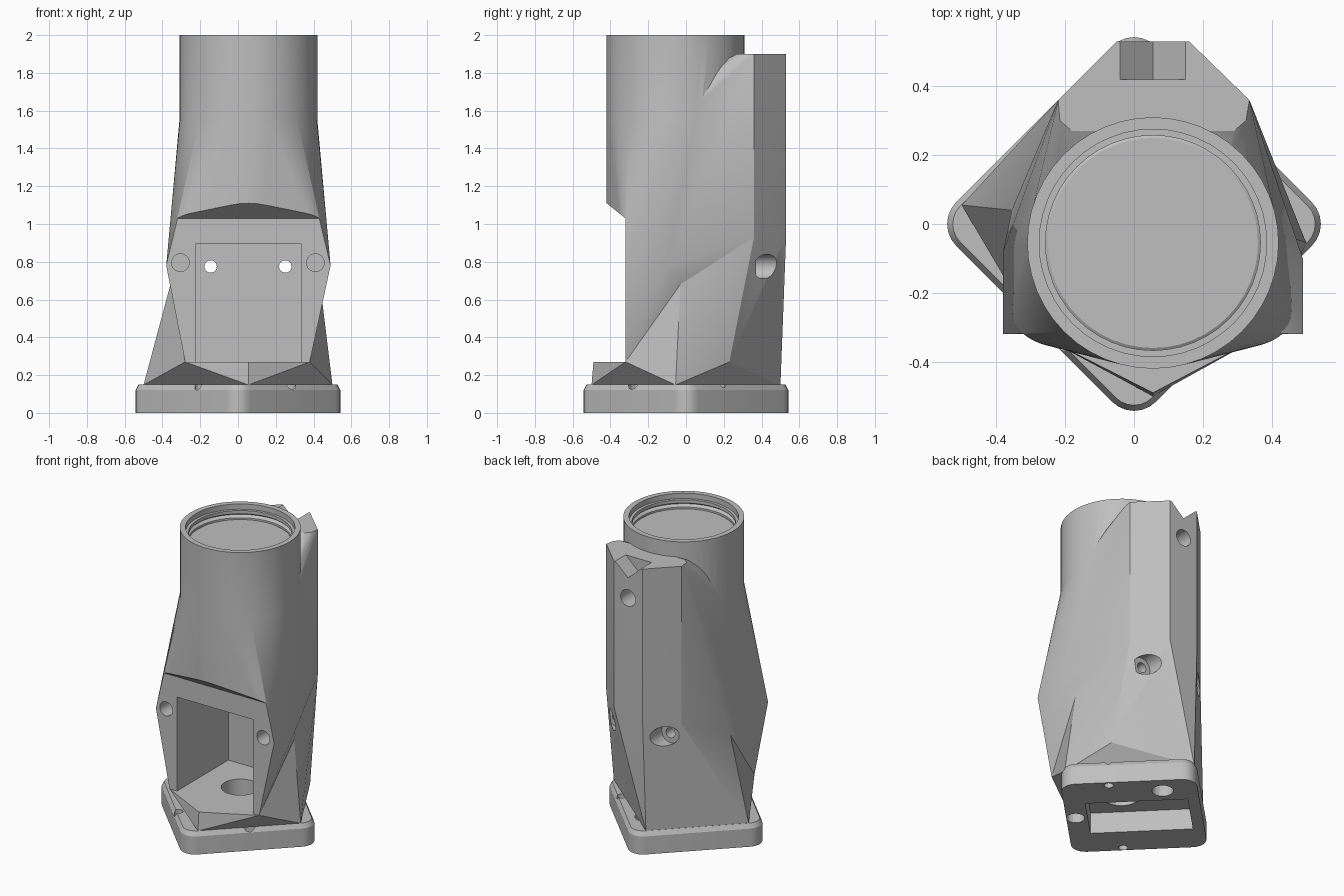
import bpy, bmesh, math

if "Cube" in bpy.data.objects:
    bpy.data.objects.remove(bpy.data.objects["Cube"], do_unlink=True)

grey = bpy.data.materials.new("plain_grey")
grey.use_nodes = True
grey.diffuse_color = (0.52, 0.52, 0.52, 1)
grey.node_tree.nodes["Principled BSDF"].inputs["Base Color"].default_value = (0.52, 0.52, 0.52, 1)

CX, CY = 0.055, -0.055          # bore axis


def hull(name, points):
    """Convex solid around the given points."""
    bm = bmesh.new()
    verts = [bm.verts.new(p) for p in points]
    res = bmesh.ops.convex_hull(bm, input=verts)
    junk = {g for g in res["geom_interior"] + res["geom_unused"] if isinstance(g, bmesh.types.BMVert)}
    bmesh.ops.delete(bm, geom=list(junk), context="VERTS")
    bmesh.ops.dissolve_limit(bm, angle_limit=0.01, verts=bm.verts[:], edges=bm.edges[:])
    bmesh.ops.recalc_face_normals(bm, faces=bm.faces[:])
    mesh = bpy.data.meshes.new(name)
    bm.to_mesh(mesh)
    bm.free()
    mesh.materials.append(grey)
    obj = bpy.data.objects.new(name, mesh)
    bpy.context.collection.objects.link(obj)
    return obj


def ring(r, z, n=48, x=CX, y=CY):
    return [(x + r * math.cos(math.tau * i / n), y + r * math.sin(math.tau * i / n), z) for i in range(n)]


def bore(r, z0, z1, x=CX, y=CY, n=48):
    return hull("bore_cutter", ring(r, z0, n, x, y) + ring(r, z1, n, x, y))


def cross_hole(r, x, z, y0, y1):
    return hull("hole_cutter", [(px, y, pz) for y in (y0, y1) for px, pz, _ in ring(r, 0, 24, x, z)])


def box(x0, x1, y0, y1, z0, z1):
    return hull("box_cutter", [(x, y, z) for x in (x0, x1) for y in (y0, y1) for z in (z0, z1)])


def combine(target, tool, operation):
    mod = target.modifiers.new("cut", "BOOLEAN")
    mod.operation, mod.solver, mod.object = operation, "EXACT", tool
    bpy.context.view_layer.objects.active = target
    bpy.ops.object.modifier_apply(modifier=mod.name)
    bpy.data.objects.remove(tool, do_unlink=True)


def turn(u, v, z):
    """Plate coordinates, turned an eighth of a circle."""
    s = math.sqrt(0.5)
    return (s * (u - v), s * (u + v), z)


def plate_outline(half, r, z):
    pts = []
    for k, (sx, sy) in enumerate(((1, 1), (-1, 1), (-1, -1), (1, -1))):
        for i in range(7):
            a = math.pi / 2 * (k + i / 6)
            pts.append(turn(sx * (half - r) + r * math.cos(a), sy * (half - r) + r * math.sin(a), z))
    return pts


# Base plate with rounded corners and a chamfered top
plate = hull("base_plate", plate_outline(0.41, 0.09, 0) + plate_outline(0.41, 0.09, 0.12)
             + plate_outline(0.394, 0.075, 0.15))

# Faceted housing: round shoulder and waist above, turned foot and rear column below
foot = [(CX, -0.5, 0.148), (-0.5, 0.055, 0.148), (-0.055, 0.5, 0.148), (0.5, -0.055, 0.148)]
front_corners = [(-0.28, -0.32, 0.27), (0.38, -0.32, 0.27)]
knees = [(-0.355, 0.04, 0.69), (0.435, -0.03, 0.68)]
waist = [(-0.38, -0.32, 0.78), (0.49, -0.32, 0.78), (0.49, -0.1, 0.78), (-0.38, -0.08, 0.78)]
column_low = [(-0.05, 0.53, 0.93), (0.16, 0.53, 0.93), (0.335, 0.36, 0.93), (-0.22, 0.36, 0.85)]
column_top = [(-0.05, 0.53), (0.16, 0.53), (0.335, 0.36), (0.325, 0.3), (0.29, 0.27),
              (-0.18, 0.27), (-0.215, 0.3), (-0.22, 0.36)]
column_top = [(x, y, 1.9) for x, y in column_top]
housing = hull("housing", front_corners + knees + waist + column_low + column_top
               + ring(0.365, 1.55) + ring(0.365, 1.11))
combine(housing, hull("foot", foot + front_corners + [(0.37, 0.23, 0.27)] + knees + column_low), "UNION")
combine(housing, hull("front_shelf", foot + front_corners + [(CX, -0.49, 0.27)]), "UNION")
combine(housing, bore(0.365, 1.3, 2.0), "UNION")

# Flat front with a sloping hood above it
combine(housing, hull("front_cutter", [(x, y, z) for x in (-0.9, 0.9) for y, z in
                                       ((-0.32, 0.27), (-0.32, 1.03), (-0.7, 1.334), (-0.7, 0.27))]), "DIFFERENCE")

# Front chamber and stepped bore
cutters = [box(-0.225, 0.335, -0.6, 0.22, 0.27, 0.895)]
for r, z0, z1 in ((0.312, 1.45, 2.1), (0.28, 1.3, 1.5), (0.18, 0.92, 1.1), (0.155, 0.8, 0.95),
                  (0.115, -0.1, 0.4)):
    cutters.append(bore(r, z0, z1))

# Rounded square pocket in the bore
pocket = [(CX + sx * 0.085 + p[0], CY + 0.012 + sy * 0.085 + p[1], z) for sx in (-1, 1) for sy in (-1, 1)
          for z in (1.0, 1.35) for p in ring(0.14, 0, 32, 0, 0)]
cutters.append(hull("pocket_cutter", pocket))

# Thread grooves and lead-in
for i in range(11):
    z = 1.93 - 0.04 * i
    cutters.append(hull("thread_cutter", ring(0.305, z - 0.018) + ring(0.332, z) + ring(0.305, z + 0.018)))
cutters.append(bore(0.33, 1.965, 2.1))

# Screw holes: front face, rear facets and column
for x in (-0.305, 0.41):
    cutters.append(cross_hole(0.047, x, 0.795, -0.5, -0.2))
for x in (-0.145, 0.25):
    cutters.append(cross_hole(0.033, x, 0.775, 0.1, 0.7))
    cutters.append(cross_hole(0.065, x, 0.775, 0.37, 0.7))
cutters.append(cross_hole(0.055, CX, 1.68, 0.4, 0.7))

# V notch on top of the rear column
cutters.append(hull("notch_cutter", [(x, y, z) for y in (0.42, 0.7)
                                     for x, z in ((-0.04, 1.9), (0.15, 1.9), (CX, 1.815),
                                                  (-0.04, 2.0), (0.15, 2.0))]))
for c in cutters:
    combine(housing, c, "DIFFERENCE")

# Underside recess, shaft hole and fixing holes
recess = [turn(u, v, z) for u in (-0.19, 0.17) for v in (-0.28, 0.34) for z in (-0.1, 0.14)]
combine(plate, hull("recess_cutter", recess), "DIFFERENCE")
combine(plate, bore(0.115, -0.1, 0.3), "DIFFERENCE")
for x, y, r in ((0.25, -0.25, 0.055), (0.06, 0.34, 0.065), (0.35, 0.18, 0.028), (-0.2, -0.34, 0.028)):
    combine(plate, bore(r, -0.1, 0.3, x, y, 16), "DIFFERENCE")

# Soft shading on round surfaces, sharp facets elsewhere
for obj in (plate, housing):
    bpy.ops.object.select_all(action="DESELECT")
    obj.select_set(True)
    bpy.context.view_layer.objects.active = obj
    bpy.ops.object.shade_smooth_by_angle(angle=math.radians(20))
